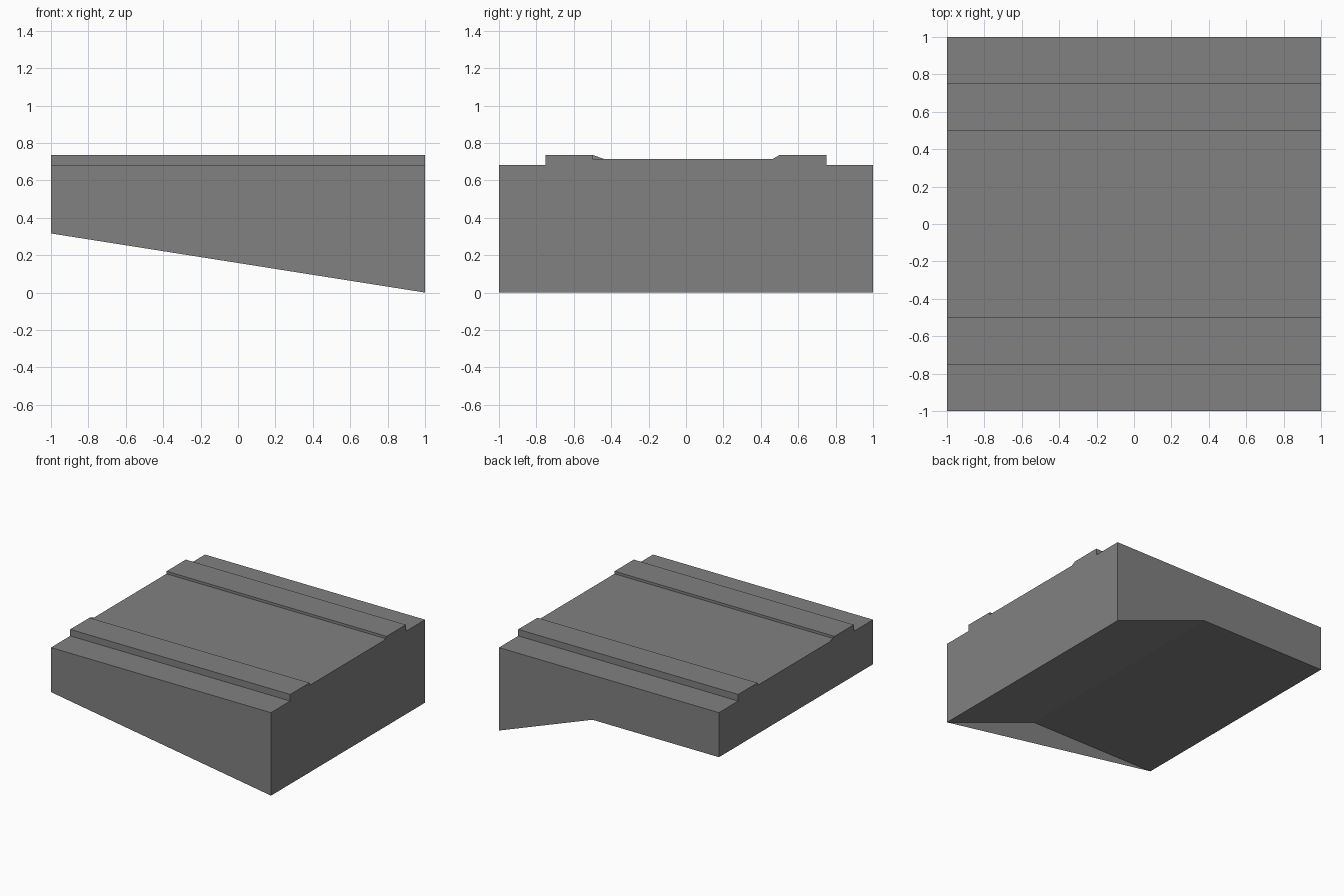
import bpy
import bmesh

if "Cube" in bpy.data.objects:
    bpy.data.objects.remove(bpy.data.objects["Cube"])

LEDGE, CURB, ROAD, SOFFIT, KINK = 0.682, 0.736, 0.715, 0.316, 0.15

# dark grey concrete
concrete = bpy.data.materials.new("dark_concrete")
concrete.diffuse_color = (0.22, 0.22, 0.22, 1)
concrete.use_nodes = True
concrete.node_tree.nodes["Principled BSDF"].inputs["Base Color"].default_value = concrete.diffuse_color


def make_object(name, bm):
    mesh = bpy.data.meshes.new(name)
    bm.to_mesh(mesh)
    bm.free()
    mesh.materials.append(concrete)
    obj = bpy.data.objects.new(name, mesh)
    bpy.context.collection.objects.link(obj)
    return obj


def make_fin(name, points):
    # thin single-face plate
    bm = bmesh.new()
    bm.faces.new([bm.verts.new(p) for p in points])
    make_object(name, bm)


# deck: curbed road cross-section swept along x over a kinked underside
half = [(-0.5, ROAD), (-0.5, CURB), (-0.75, CURB), (-0.75, LEDGE), (-1, LEDGE)]
top = half[::-1] + [(-y, z) for y, z in half]
bm = bmesh.new()
rings = []
for x, bottom in [(-1, SOFFIT), (KINK, SOFFIT), (1, 0)]:
    section = [(-1, bottom)] + top + [(1, bottom)]
    rings.append([bm.verts.new((x, y, z)) for y, z in section])
for a, b in zip(rings, rings[1:]):
    for i in range(len(a)):
        j = (i + 1) % len(a)
        bm.faces.new((a[i], a[j], b[j], b[i]))
caps = [bm.faces.new(rings[0]), bm.faces.new(rings[-1])]
bmesh.ops.recalc_face_normals(bm, faces=bm.faces)
bmesh.ops.triangulate(bm, faces=caps)
make_object("road_deck", bm)

# front skirt: closes the front side down to a straight sloping edge
make_fin("front_skirt", [(-1, -1, SOFFIT), (1, -1, 0), (KINK, -1, SOFFIT)])

# small gusset plates where the curbs meet the road at each end
for name, x, y, reach in [("right_gusset", 1, 0.5, -0.035),
                          ("left_gusset", -1, -0.5, 0.06)]:
    make_fin(name, [(x, y, CURB), (x, y, ROAD), (x, y + reach, ROAD)])
